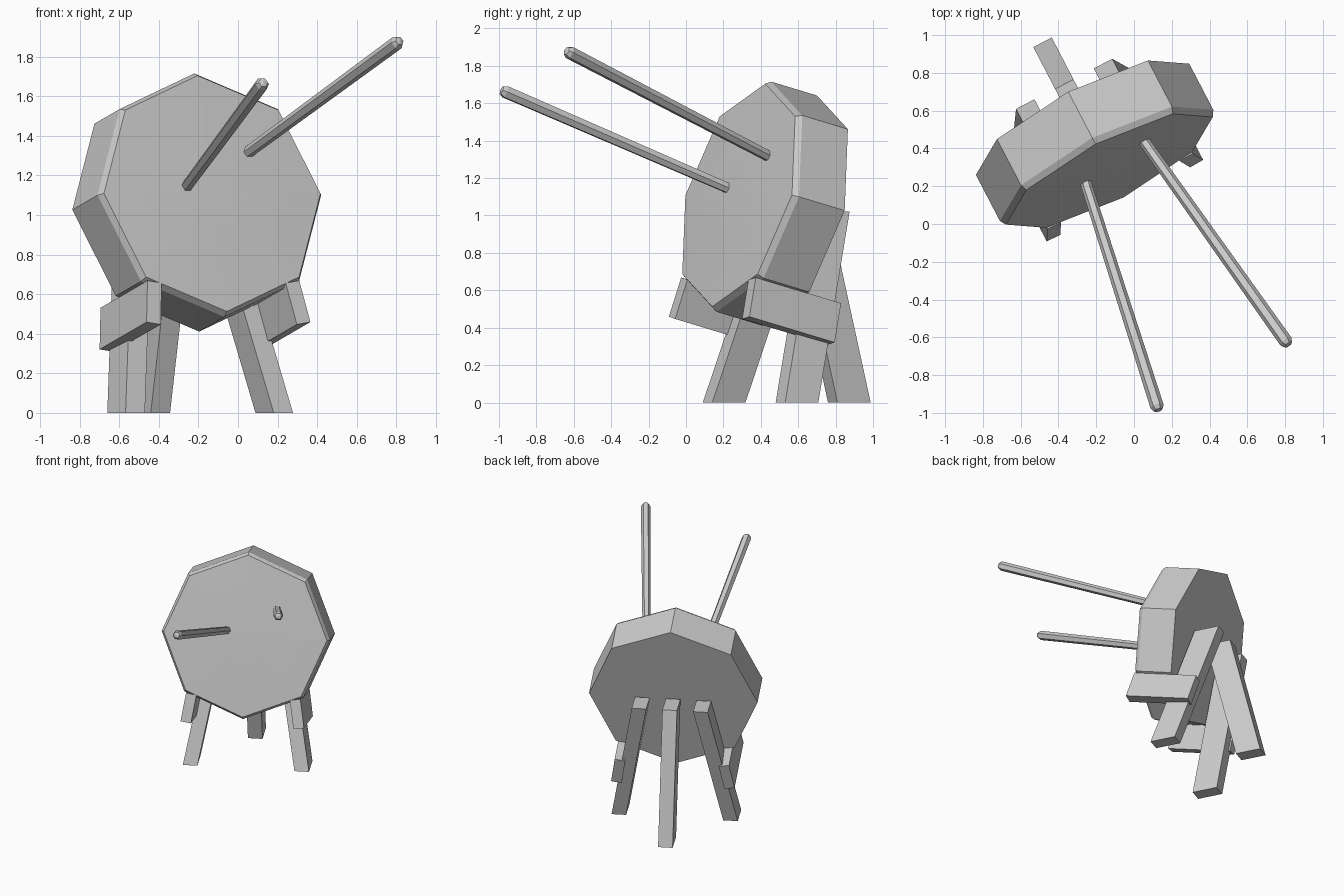
import bpy, bmesh
from math import radians, sin, cos, tau
from mathutils import Matrix, Vector

if "Cube" in bpy.data.objects:
    bpy.data.objects.remove(bpy.data.objects["Cube"])

# Stand frame: x across the target, y toward its back
FRAME = Matrix.Translation((-0.145, 0.31, 0)) @ Matrix.Rotation(radians(27.5), 4, 'Z')
TILT = radians(15)


def finish(bm, name, matrix):
    bm.transform(matrix)
    bmesh.ops.recalc_face_normals(bm, faces=bm.faces)
    mesh = bpy.data.meshes.new(name)
    bm.to_mesh(mesh)
    bm.free()
    obj = bpy.data.objects.new(name, mesh)
    bpy.context.collection.objects.link(obj)
    return obj


def lathe(name, sides, rings, apex, matrix):
    """Low-poly turned solid from (radius, height) rings, flat start, pointed end."""
    bm = bmesh.new()
    loops = [[bm.verts.new((r * cos(tau * k / sides), r * sin(tau * k / sides), h))
              for k in range(sides)] for r, h in rings]
    bm.faces.new(loops[0])
    for a, b in zip(loops, loops[1:]):
        for k in range(sides):
            j = (k + 1) % sides
            bm.faces.new((a[k], a[j], b[j], b[k]))
    tip = bm.verts.new((0, 0, apex))
    for k in range(sides):
        bm.faces.new((loops[-1][k], loops[-1][(k + 1) % sides], tip))
    return finish(bm, name, matrix)


def leg(name, foot, top, height=1.02, width=0.11, depth=0.20):
    """Leaning square post cut level at both ends."""
    bm = bmesh.new()
    bmesh.ops.create_cube(bm, size=1)
    for v in bm.verts:
        t = v.co.z + 0.5
        c = Vector(foot).lerp(Vector(top), t)
        v.co = (c.x + v.co.x * width, c.y + v.co.y * depth, t * height)
    return finish(bm, name, FRAME)


def bracket(name, side):
    """Bar under the target rim, tilted with the target and rolled inward."""
    bm = bmesh.new()
    bmesh.ops.create_cube(bm, size=1)
    m = (Matrix.Translation((side * 0.41, 0.0735, 0.489))
         @ Matrix.Rotation(-TILT, 4, 'X')
         @ Matrix.Rotation(radians(-9 * side), 4, 'Y')
         @ Matrix.Diagonal((0.08, 0.532, 0.22, 1)))
    return finish(bm, name, FRAME @ m)


def arrow(name, start, end):
    start, end = Vector(start), Vector(end)
    d = end - start
    m = Matrix.Translation(start) @ d.to_track_quat('Z', 'Y').to_matrix().to_4x4()
    n = d.length
    return lathe(name, 6, [(0.03, -0.03), (0.036, n - 0.01), (0.024, n + 0.012)], n + 0.018, m)


# Octagonal target, leaning back, with a narrow front bevel and faint dome
lathe("target_disc", 8,
      [(0.637, -0.285), (0.637, 0), (0.617, 0.033), (0.41, 0.038), (0.2, 0.042)], 0.043,
      FRAME @ Matrix.Translation((0, 0, 1.10)) @ Matrix.Rotation(radians(90) - TILT, 4, 'X'))

# Tripod stand and rim brackets
for side, label in ((-1, "left"), (1, "right")):
    leg(label + "_front_leg", (side * 0.422, 0.10), (side * 0.232, 0.387))
    bracket(label + "_bracket", side)
leg("back_leg", (0, 0.635), (0, 0.385))

# Arrows stuck in the face
arrow("lower_arrow", (-0.255, 0.215, 1.15), (0.125, -0.975, 1.665))
arrow("upper_arrow", (0.055, 0.435, 1.32), (0.81, -0.63, 1.875))
